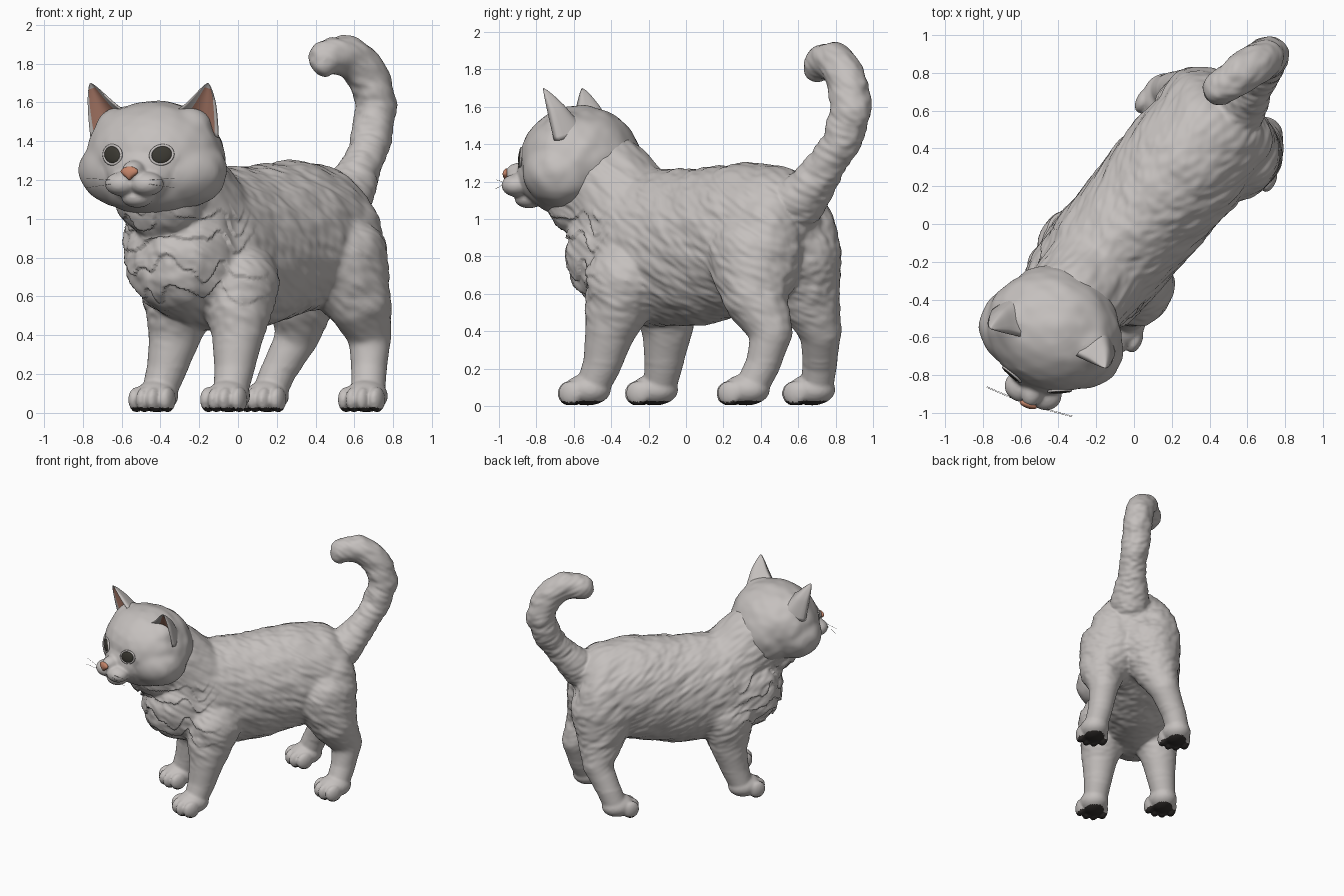
import bpy, bmesh, math
from math import radians, sin, cos, pi
from mathutils import Vector, Matrix, noise
from mathutils.bvhtree import BVHTree

if "Cube" in bpy.data.objects:
    bpy.data.objects.remove(bpy.data.objects["Cube"], do_unlink=True)


def material(name, rgb):
    m = bpy.data.materials.new(name)
    m.use_nodes = True
    m.diffuse_color = (*rgb, 1)
    bsdf = next(n for n in m.node_tree.nodes if n.type == 'BSDF_PRINCIPLED')
    bsdf.inputs["Base Color"].default_value = (*rgb, 1)
    bsdf.inputs["Roughness"].default_value = 0.8
    return m


FUR = material("pale grey fur", (0.56, 0.53, 0.515))
PINK = material("inner ear pink", (0.5, 0.24, 0.17))
NOSE = material("nose pink", (0.55, 0.23, 0.14))
EYE = material("dark eye", (0.045, 0.042, 0.033))
PAD = material("dark paw pad", (0.035, 0.03, 0.028))

BODY = Matrix.Rotation(radians(-40), 4, 'Z')
HEAD = Matrix.Translation((-0.425, -0.565, 1.31)) @ Matrix.Rotation(radians(-19), 4, 'Z')

# One unit ball, copied for every blob
ball = bmesh.new()
bmesh.ops.create_icosphere(ball, subdivisions=3, radius=1)
BALL_VERTS = [v.co.copy() for v in ball.verts]
BALL_FACES = [[v.index for v in f.verts] for f in ball.faces]
ball.free()


class Shape:
    def __init__(self):
        self.verts, self.faces = [], []

    def blob(self, loc, radii, rot=Matrix()):
        mat = Matrix.Translation(loc) @ rot @ Matrix.Diagonal((*radii, 1))
        start = len(self.verts)
        self.verts += [mat @ v for v in BALL_VERTS]
        self.faces += [[start + i for i in f] for f in BALL_FACES]

    def chain(self, stations, steps=5, frame=Matrix()):
        """Row of overlapping ellipsoids: (x, y, z, r) or (x, y, z, rx, ry, rz)."""
        rows = [s if len(s) == 6 else (*s[:3], s[3], s[3], s[3]) for s in stations]
        for a, b in zip(rows, rows[1:]):
            for i in range(steps + 1):
                c = [p + (q - p) * i / steps for p, q in zip(a, b)]
                self.blob(frame @ Vector(c[:3]), c[3:], frame)

    def finish(self, name, mats, matrix=Matrix()):
        me = bpy.data.meshes.new(name)
        me.from_pydata(self.verts, [], self.faces)
        return add(name, me, mats, matrix)


def add(name, data, mats, matrix):
    for m in mats:
        data.materials.append(m)
    if isinstance(data, bpy.types.Mesh):
        data.shade_smooth()
    ob = bpy.data.objects.new(name, data)
    ob.matrix_world = matrix
    bpy.context.collection.objects.link(ob)
    return ob


def bake(ob):
    mats = list(ob.data.materials)
    dg = bpy.context.evaluated_depsgraph_get()
    me = bpy.data.meshes.new_from_object(ob.evaluated_get(dg))
    ob.modifiers.clear()
    ob.data = me
    me.materials.clear()
    for m in mats:
        me.materials.append(m)
    me.shade_smooth()


def fuse(ob, voxel, smooth, soft_above, soft):
    """Merge the blobs into one skin, then blend it further above a height."""
    r = ob.modifiers.new("fuse", 'REMESH')
    r.mode, r.voxel_size = 'VOXEL', voxel
    s = ob.modifiers.new("soften", 'SMOOTH')
    s.factor, s.iterations = 0.5, smooth
    bake(ob)
    group = ob.vertex_groups.new(name="soft")
    group.add([v.index for v in ob.data.vertices if soft_above(v.co)], 1, 'REPLACE')
    s = ob.modifiers.new("blend", 'SMOOTH')
    s.factor, s.iterations, s.vertex_group = 0.5, soft, group.name
    bake(ob)


def ramp(x, a, b):
    t = min(1, max(0, (x - a) / (b - a)))
    return t * t * (3 - 2 * t)


def ruffle(ob, height):
    flat = []
    for v in ob.data.vertices:
        flat.extend(v.co + v.normal * height(v.co))
    ob.data.vertices.foreach_set("co", flat)
    ob.data.update()


def strand(name, points, thickness, cyclic=False):
    """Thin round line on the head."""
    cu = bpy.data.curves.new(name, 'CURVE')
    cu.dimensions, cu.bevel_depth, cu.bevel_resolution = '3D', thickness, 1
    sp = cu.splines.new('POLY')
    sp.points.add(len(points) - 1)
    sp.use_cyclic_u = cyclic
    for pt, co in zip(sp.points, points):
        pt.co = (*co, 1)
    add(name, cu, [FUR], HEAD)


# Torso, neck, legs, paws and tail as one skin
s = Shape()
s.chain([(0, -0.5, 0.84, 0.28, 0.23, 0.33), (0, -0.25, 0.845, 0.33, 0.22, 0.42),
         (0, 0.1, 0.85, 0.335, 0.22, 0.42), (0, 0.42, 0.9, 0.345, 0.22, 0.4),
         (0, 0.64, 0.92, 0.315, 0.23, 0.36)], frame=BODY)
for side in (-1, 1):
    s.blob(BODY @ Vector((side * 0.15, 0.69, 0.84)), (0.19, 0.19, 0.32), BODY)
s.chain([(-0.39, -0.51, 1.15, 0.25), (-0.33, -0.42, 1.19, 0.255), (-0.2, -0.26, 0.98, 0.29)])
LEGS = [
    [(-0.04, -0.5, 0.1, 0.085), (-0.02, -0.45, 0.22, 0.1),
     (0, -0.4, 0.42, 0.135), (0, -0.32, 0.67, 0.21)],
    [(-0.41, -0.14, 0.1, 0.085), (-0.37, -0.12, 0.22, 0.1),
     (-0.32, -0.1, 0.42, 0.135), (-0.29, -0.12, 0.67, 0.21)],
    [(0.67, 0.35, 0.1, 0.085), (0.675, 0.41, 0.22, 0.09), (0.68, 0.46, 0.4, 0.11),
     (0.62, 0.37, 0.58, 0.165), (0.52, 0.37, 0.8, 0.25)],
    [(0.16, 0.7, 0.1, 0.085), (0.21, 0.715, 0.22, 0.09), (0.31, 0.72, 0.4, 0.11),
     (0.33, 0.65, 0.58, 0.165), (0.35, 0.59, 0.8, 0.24)]]
TURN = Matrix.Rotation(radians(-24), 4, 'Z')
for leg in LEGS:
    s.chain(leg)
    foot = Vector((leg[0][0] - 0.012, leg[0][1] - 0.035, 0))
    s.blob(foot + TURN @ Vector((0, 0.01, 0.088)), (0.105, 0.125, 0.082), TURN)
    for k in (-1.5, -0.5, 0.5, 1.5):
        toe = Vector((k * 0.058, -0.088 + 0.016 * k * k, 0.068))
        s.blob(foot + TURN @ toe, (0.033, 0.066, 0.064), TURN)
s.chain([(0.55, 0.61, 1.1, 0.14), (0.635, 0.735, 1.26, 0.098), (0.69, 0.835, 1.42, 0.1),
         (0.71, 0.885, 1.57, 0.105), (0.69, 0.87, 1.7, 0.103), (0.64, 0.84, 1.79, 0.102),
         (0.56, 0.79, 1.845, 0.102), (0.47, 0.73, 1.84, 0.09), (0.45, 0.71, 1.82, 0.085)])
body = s.finish("body_legs_and_tail", [FUR, PAD])
fuse(body, 0.011, 4, lambda co: co.z > 0.24, 30)
to_body = BODY.inverted()


def body_fur(co):
    # Swept locks along the flanks and layered tufts on the chest
    p = to_body @ co
    locks = noise.noise(Vector((p.x * 7, p.y * 6, p.z * 11 + p.y * 5)))
    fine = noise.noise(Vector((p.x * 20, p.y * 11, p.z * 30 + p.y * 16)))
    layer = (p.z * 8 + 1.6 * noise.noise(Vector((p.x * 7, p.y * 7, p.z * 3)))) % 1
    chest = ramp(-p.y, 0.2, 0.5) * ramp(p.z, 0.5, 0.65) * (1 - ramp(p.z, 0.95, 1.1))
    coat = ramp(p.z, 0.25, 0.6)
    return 0.003 + coat * (0.003 + 0.01 * locks + 0.007 * fine) + chest * 0.022 * (0.7 - layer)


ruffle(body, body_fur)

# Dark soles
soles = [int(p.center.z < 0.028 and p.normal.z < -0.5) for p in body.data.polygons]
body.data.polygons.foreach_set("material_index", soles)

# Head: skull, cheeks, jaw, ear roots, muzzle and chin
s = Shape()
s.blob((0, 0, 0.01), (0.36, 0.315, 0.285))
s.blob((0, -0.19, -0.07), (0.2, 0.15, 0.17))
s.blob((0, 0.13, -0.05), (0.29, 0.21, 0.25))
s.blob((0, -0.08, -0.13), (0.27, 0.2, 0.16))
for side in (-1, 1):
    s.blob((side * 0.15, -0.04, -0.06), (0.24, 0.22, 0.19))
    s.blob((side * 0.18, -0.02, 0.14), (0.135, 0.13, 0.125))
    s.blob((side * 0.066, -0.335, -0.13), (0.088, 0.08, 0.06))
s.blob((0, -0.335, -0.065), (0.058, 0.085, 0.055))
s.blob((0, -0.29, -0.2), (0.08, 0.075, 0.05))
head = s.finish("head", [FUR], HEAD)
fuse(head, 0.011, 4, lambda co: co.y > -0.25, 30)


def head_fur(p):
    away = ramp(p.y, -0.26, -0.05)
    return 0.003 + away * (0.003 + 0.008 * noise.noise(Vector((p.x * 8, p.y * 12, p.z * 12))))


ruffle(head, head_fur)
skin = BVHTree.FromPolygons([v.co.copy() for v in head.data.vertices],
                            [list(p.vertices) for p in head.data.polygons])


def on_face(x, z):
    return skin.ray_cast(Vector((x, -1, z)), Vector((0, 1, 0)))[:2]


# Almond eyes with thin lids, whiskers
for side, label in ((1, "left"), (-1, "right")):
    at, n = on_face(side * 0.134, 0.02)
    turn = Matrix.Rotation(math.atan2(n.x, -n.y), 4, 'Z') @ Matrix.Rotation(-side * 0.25, 4, 'Y')
    turn = turn @ Matrix.Rotation(-math.asin(n.z), 4, 'X')
    s = Shape()
    s.blob(at, (0.055, 0.013, 0.046), turn)
    s.finish(label + "_eye", [EYE], HEAD)
    rim = [at + turn @ Vector((0.059 * cos(a), 0, 0.048 * sin(a)))
           for a in (2 * pi * i / 24 for i in range(24))]
    strand(label + "_eyelid", rim, 0.008, cyclic=True)
    for k in range(2):
        root = on_face(side * 0.1, -0.11 - 0.02 * k)[0]
        path = [root, root + Vector((side * 0.14, 0.01, 0.01 - 0.03 * k))]
        strand(label + "_whisker", path, 0.001)

# Nose: a soft wedge, wide above and narrow below
at = on_face(0, -0.075)[0]
s = Shape()
s.blob(at + Vector((0, 0.004, 0)), (0.05, 0.02, 0.036))
for v in s.verts:
    v.x *= 0.25 + 0.75 * ramp(v.z - at.z, -0.036, 0.012)
s.finish("nose", [NOSE], HEAD)

# Ears: hollow cups with a rounded tip and a pink lining
ROWS, COLS = 18, 14
INNER, OUTER, TIP = Vector((0.1, -0.08, 0.23)), Vector((0.345, -0.03, 0.11)), Vector((0.322, -0.1, 0.39))
MID = (INNER + OUTER) / 2
for side, label in ((1, "left"), (-1, "right")):
    bm = bmesh.new()
    rings = []
    for r in range(ROWS + 1):
        v = sin(pi / 2 * r / ROWS) * 0.995
        width = (1 - v) ** 0.72
        centre = MID.lerp(TIP, v)
        a, b = (centre + (edge - MID) * width for edge in (INNER, OUTER))
        a.z -= 0.03 * sin(pi * v)
        ring = []
        for back in (0, 1):
            for c in range(COLS + 1):
                u = (COLS - c if back else c) / COLS
                p = a.lerp(b, u)
                arch = sin(pi * u) * width
                p.y += 0.03 * min(1, 2 * width) + 0.13 * arch if back else 0.075 * arch
                ring.append(bm.verts.new((p.x * side, p.y, p.z)))
        rings.append(ring)
    n = len(rings[0])
    for r in range(ROWS):
        for c in range(n):
            d = (c + 1) % n
            f = bm.faces.new((rings[r][c], rings[r][d], rings[r + 1][d], rings[r + 1][c]))
            f.material_index = int(3 <= c < COLS - 1 and r < ROWS - 5)
    bm.faces.new(rings[-1])
    bm.faces.new(rings[0])
    bmesh.ops.recalc_face_normals(bm, faces=bm.faces)
    me = bpy.data.meshes.new(label + "_ear")
    bm.to_mesh(me)
    bm.free()
    add(label + "_ear", me, [FUR, PINK], HEAD)
